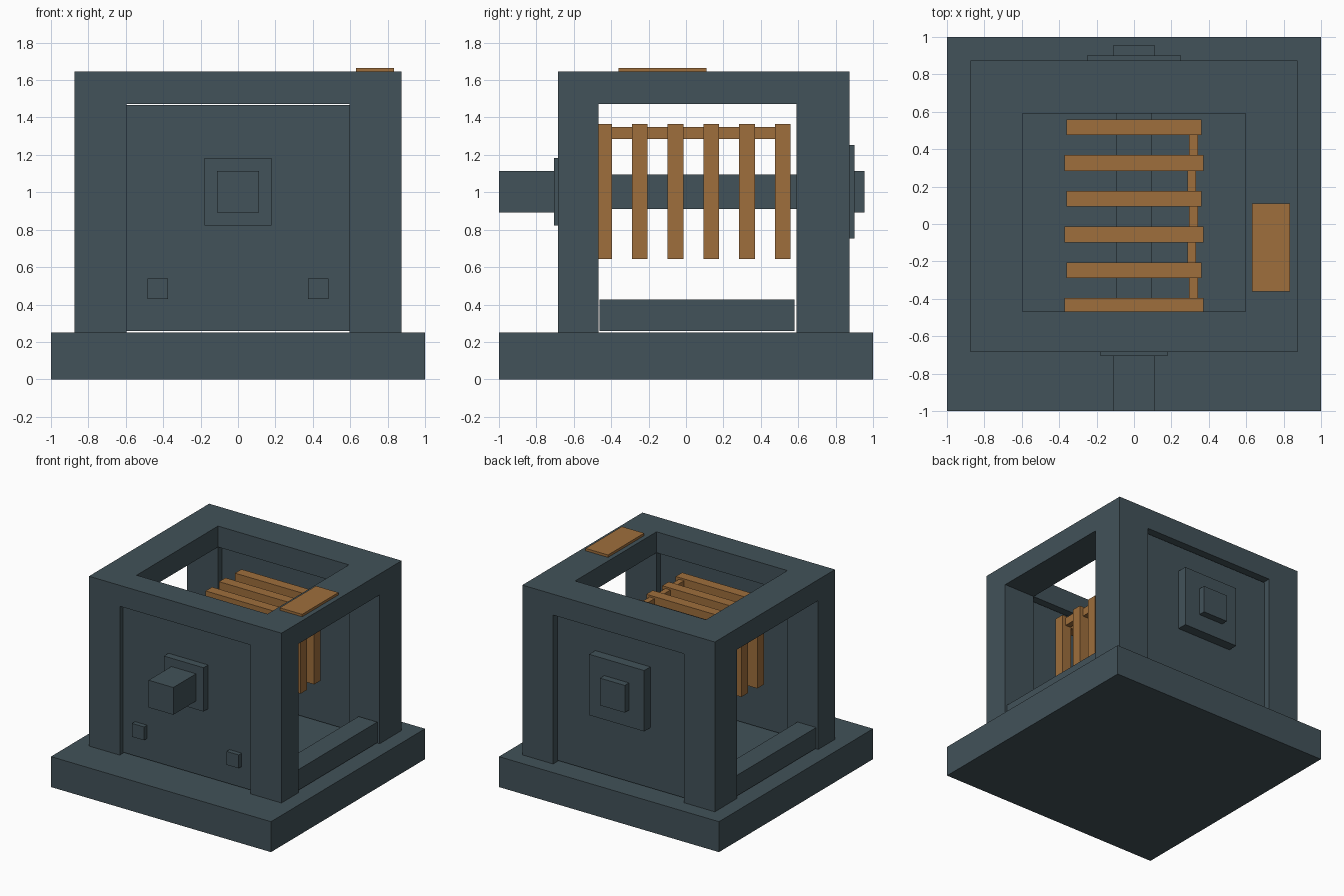
import bpy
import bmesh

default = bpy.data.objects.get("Cube")
if default:
    bpy.data.objects.remove(default, do_unlink=True)


def material(name, rgb):
    mat = bpy.data.materials.new(name)
    mat.use_nodes = True
    mat.diffuse_color = (*rgb, 1)
    mat.node_tree.nodes["Principled BSDF"].inputs["Base Color"].default_value = (*rgb, 1)
    return mat


slate = material("dark slate", (0.054, 0.084, 0.1))
copper = material("copper", (0.342, 0.156, 0.045))


def boxes(name, mat, spans):
    """One object made of boxes, each given as x, y and z ranges."""
    bm = bmesh.new()
    for span in spans:
        made = bmesh.ops.create_cube(bm, size=1)
        for v in made["verts"]:
            for i, (lo, hi) in enumerate(span):
                v.co[i] = lo + (v.co[i] + 0.5) * (hi - lo)
    mesh = bpy.data.meshes.new(name)
    bm.to_mesh(mesh)
    bm.free()
    mesh.materials.append(mat)
    obj = bpy.data.objects.new(name, mesh)
    bpy.context.collection.objects.link(obj)
    return obj


def both(lo, hi):
    """A range and its mirror image."""
    return [(-hi, -lo), (lo, hi)]


def centred(half):
    return (-half, half)


# Base slab
BASE, TOP, BEAM = 0.25, 1.645, 1.473
boxes("base", slate, [(centred(1), centred(1), (0, BASE))])

# Four corner posts
OUT, IN = 0.875, 0.595
FRONT, BACK = (-0.685, -0.467), (0.59, 0.875)
for side, xs in zip(("right", "left"), both(IN, OUT)):
    for end, ys in (("front", FRONT), ("back", BACK)):
        boxes(f"{end}_{side}_post", slate, [(xs, ys, (BASE, BEAM))])

# Top ring with a square opening
top = boxes("top_frame", slate, [(centred(OUT), (FRONT[0], BACK[1]), (BEAM, TOP))])
cutter = boxes("top_opening_cutter", slate,
               [(centred(IN), (FRONT[1], BACK[0]), (BEAM - 0.1, TOP + 0.1))])
cutter.hide_render = True
cutter.hide_set(True)
mod = top.modifiers.new("opening", "BOOLEAN")
mod.operation = "DIFFERENCE"
mod.solver = "EXACT"
mod.object = cutter
bpy.context.view_layer.objects.active = top
with bpy.context.temp_override(object=top, active_object=top):
    bpy.ops.object.modifier_apply(modifier=mod.name)
bpy.data.objects.remove(cutter, do_unlink=True)

# Recessed end panels and low side sills
PANEL_Z = (0.259, 1.466)
boxes("front_panel", slate, [(centred(IN), (-0.645, -0.52), PANEL_Z)])
boxes("back_panel", slate, [(centred(IN), (0.64, 0.82), PANEL_Z)])
for side, xs in zip(("right", "left"), both(0.69, 0.86)):
    boxes(f"{side}_sill", slate, [(xs, (-0.462, 0.58), (0.258, 0.428))])

# Shaft, bearing flanges and shaft ends
MID = 1.003


def square(half):
    return (MID - half, MID + half)


def axial(name, half, ys):
    boxes(name, slate, [(centred(half), ys, square(half))])


axial("shaft", 0.093, (-0.53, 0.65))
axial("front_flange", 0.18, (-0.705, -0.64))
axial("front_shaft_end", 0.112, (-1, -0.70))
axial("back_flange", 0.25, (0.81, 0.9))
axial("back_shaft_end", 0.112, (0.89, 0.955))

# Small bolts low on the front panel
for side, xs in zip(("right", "left"), both(0.375, 0.485)):
    boxes(f"{side}_bolt", slate, [(xs, (-0.684, -0.64), (0.43, 0.54))])

# Square copper coils around the shaft, joined by short links
LOW, HIGH, BAR, PITCH = 0.643, 1.365, 0.084, 0.191
for i in range(6):
    y = 0.517 - PITCH * i
    ys = (y - BAR / 2, y + BAR / 2)
    half = 0.371 if i % 2 else 0.36
    uprights = [(xs, ys, (LOW + BAR, HIGH - BAR)) for xs in both(half - BAR, half)]
    rails = [(centred(half), ys, zs)
             for zs in ((LOW, LOW + BAR), (HIGH - BAR, HIGH))]
    boxes(f"coil_{i + 1}", copper, uprights + rails)
    if i < 5:
        x = 0.308 if i % 2 else 0.318
        boxes(f"coil_link_{i + 1}", copper,
              [((x - 0.023, x + 0.023), (ys[0] - PITCH + BAR, ys[0]), (1.285, 1.35))])

# Copper plate on the top frame
boxes("top_plate", copper, [((0.632, 0.835), (-0.36, 0.11), (TOP, 1.665))])
